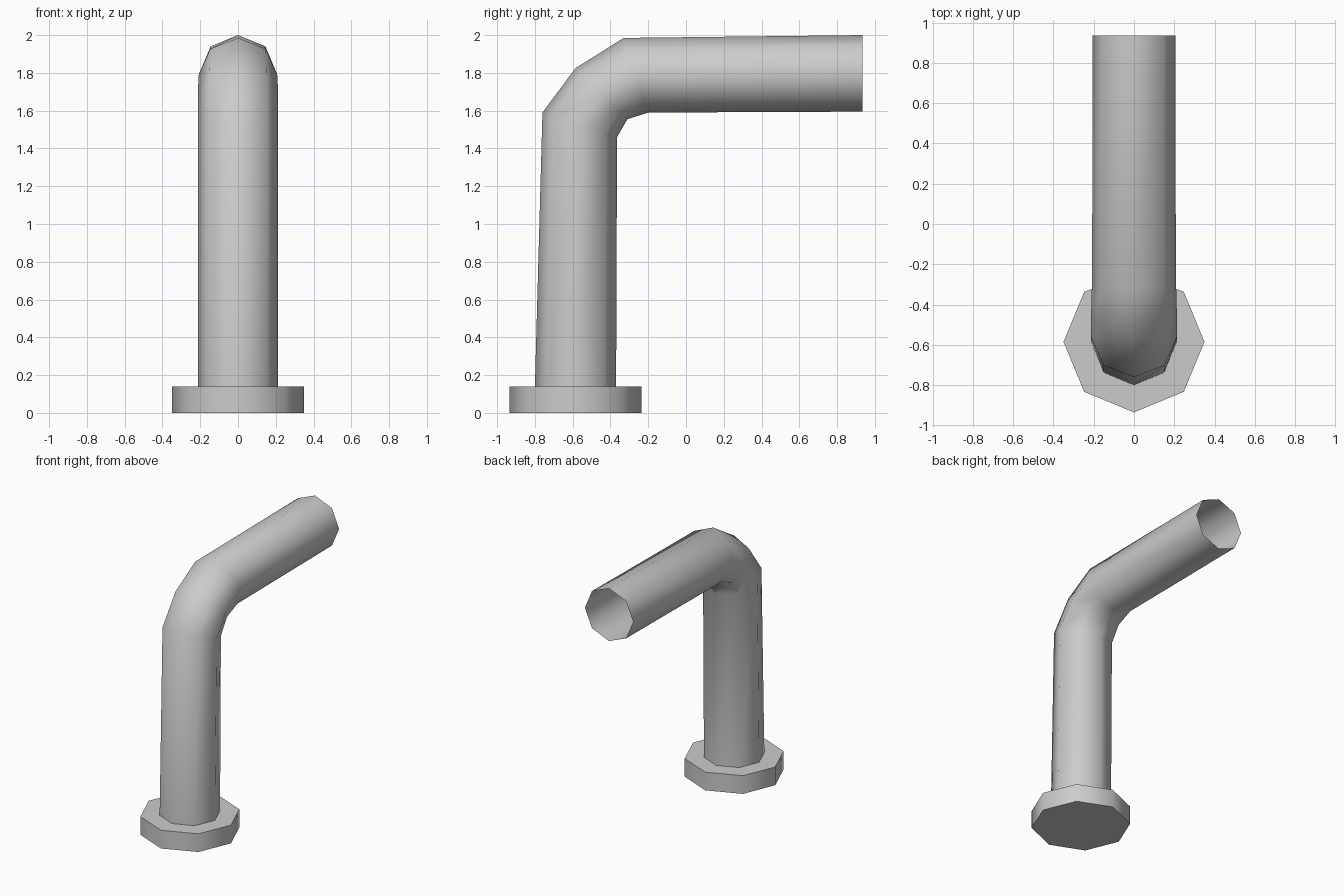
import bpy, bmesh
from math import sin, cos, pi, radians

cube = bpy.data.objects.get("Cube")
if cube:
    bpy.data.objects.remove(cube, do_unlink=True)

SIDES = 8

grey = bpy.data.materials.new("plain grey")
grey.use_nodes = True
colour = (0.6, 0.6, 0.6, 1)
grey.diffuse_color = colour
grey.node_tree.nodes["Principled BSDF"].inputs["Base Color"].default_value = colour


def ring(bm, outer, inner, half_width):
    """Octagon spanning two (y, z) points of the bend plane."""
    verts = []
    for i in range(SIDES):
        a = 2 * pi * i / SIDES
        t = (1 - cos(a)) / 2
        y, z = (o + (n - o) * t for o, n in zip(outer, inner))
        verts.append(bm.verts.new((half_width * sin(a), y, z)))
    return verts


def skin(name, sections, cap_start=False):
    """Join successive rings into one tube."""
    bm = bmesh.new()
    rings = [ring(bm, *s) for s in sections]
    for a, b in zip(rings, rings[1:]):
        for i in range(SIDES):
            j = (i + 1) % SIDES
            bm.faces.new((a[i], a[j], b[j], b[i]))
    if cap_start:
        bm.faces.new(rings[0][::-1])
    bmesh.ops.recalc_face_normals(bm, faces=bm.faces)
    mesh = bpy.data.meshes.new(name)
    bm.to_mesh(mesh)
    bm.free()
    mesh.materials.append(grey)
    obj = bpy.data.objects.new(name, mesh)
    bpy.context.collection.objects.link(obj)
    bpy.ops.object.select_all(action='DESELECT')
    obj.select_set(True)
    bpy.context.view_layer.objects.active = obj
    bpy.ops.object.shade_smooth_by_angle(angle=radians(60))
    return obj


# Flange foot, upright pipe, three-step elbow and open horizontal end
skin("flanged_pipe_elbow", [
    ((-0.935, 0), (-0.235, 0), 0.35),
    ((-0.935, 0.14), (-0.235, 0.14), 0.35),
    ((-0.80, 0.14), (-0.37, 0.14), 0.213),
    ((-0.76, 1.59), (-0.365, 1.46), 0.213),
    ((-0.585, 1.825), (-0.31, 1.555), 0.213),
    ((-0.33, 1.985), (-0.20, 1.59), 0.208),
    ((0.935, 2.0), (0.935, 1.595), 0.205),
], cap_start=True)
